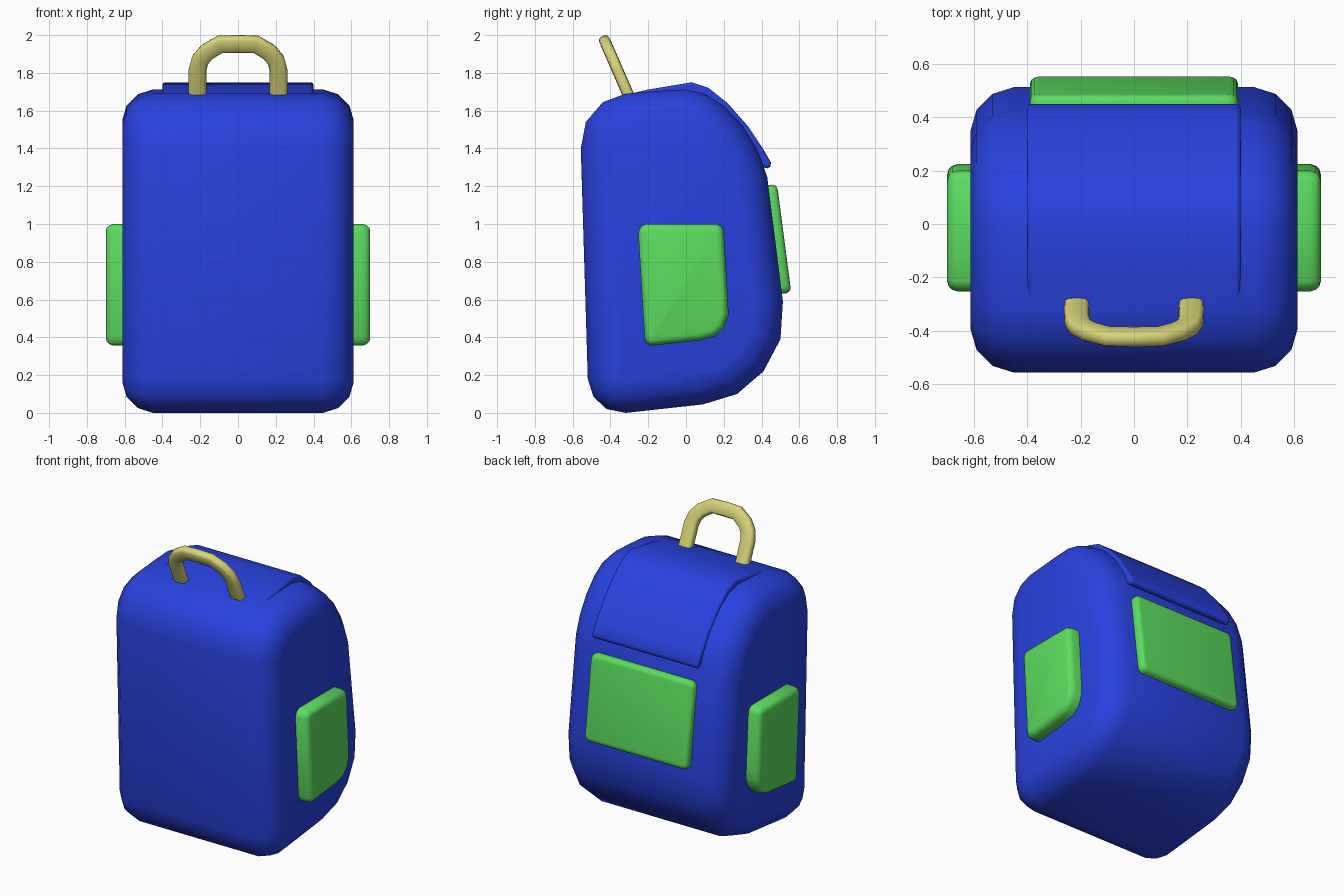
import bpy, bmesh, math
from mathutils import Vector

if "Cube" in bpy.data.objects:
    bpy.data.objects.remove(bpy.data.objects["Cube"])


def material(name, rgb):
    m = bpy.data.materials.new(name)
    m.diffuse_color = (*rgb, 1)
    m.use_nodes = True
    m.node_tree.nodes["Principled BSDF"].inputs["Base Color"].default_value = m.diffuse_color
    return m


BLUE = material("blue", (0.022, 0.055, 0.75))
GREEN = material("green", (0.105, 0.72, 0.112))
STRAW = material("straw", (0.70, 0.66, 0.19))


def inset(pts, d):
    """Offset a closed counter-clockwise outline inwards by d."""
    out = []
    for i, p in enumerate(pts):
        a = (Vector(p) - Vector(pts[i - 1])).normalized()
        b = (Vector(pts[(i + 1) % len(pts)]) - Vector(p)).normalized()
        n1, n2 = Vector((-a.y, a.x)), Vector((-b.y, b.x))
        out.append(Vector(p) + (n1 + n2) * d / (1 + n1.dot(n2)))
    return out


def skin(name, rings, mat, angle=50):
    """Bridge equal rings of points, cap both ends."""
    bm = bmesh.new()
    loops = [[bm.verts.new(p) for p in r] for r in rings]
    n = len(loops[0])
    for r, s in zip(loops, loops[1:]):
        for i in range(n):
            j = (i + 1) % n
            bm.faces.new((r[i], r[j], s[j], s[i]))
    bm.faces.new(loops[0])
    bm.faces.new(loops[-1])
    bmesh.ops.recalc_face_normals(bm, faces=bm.faces)
    me = bpy.data.meshes.new(name)
    bm.to_mesh(me)
    bm.free()
    me.materials.append(mat)
    ob = bpy.data.objects.new(name, me)
    bpy.context.collection.objects.link(ob)
    bpy.ops.object.select_all(action='DESELECT')
    ob.select_set(True)
    bpy.context.view_layer.objects.active = ob
    bpy.ops.object.shade_smooth_by_angle(angle=math.radians(angle))
    return ob


def side_rings(profile, layers):
    """Layers are (x, inset) pairs of a y-z profile."""
    return [[(x, p[0], p[1]) for p in inset(profile, d)] for x, d in layers]


# Body: side profile with rounded left and right rims
body = [(-0.32, 0.0), (0.09, 0.045), (0.27, 0.10), (0.41, 0.22), (0.50, 0.39),
        (0.513, 0.59), (0.43, 1.25), (0.38, 1.39), (0.30, 1.52), (0.20, 1.625),
        (0.10, 1.69), (0.0, 1.712), (-0.14, 1.705), (-0.32, 1.69), (-0.44, 1.645),
        (-0.53, 1.54), (-0.557, 1.40), (-0.52, 0.18), (-0.49, 0.085), (-0.42, 0.02)]
rim = [(0.45, 0), (0.53, 0.025), (0.59, 0.085), (0.612, 0.16)]
skin("body", side_rings(body, [(-x, d) for x, d in reversed(rim)] + rim), BLUE)

# Flap over the top and upper back
flap = [(-0.30, 1.66), (0.0, 1.69), (0.10, 1.665), (0.20, 1.60), (0.29, 1.50),
        (0.37, 1.37), (0.41, 1.30), (0.43, 1.295), (0.446, 1.302), (0.45, 1.325),
        (0.41, 1.395), (0.33, 1.515), (0.22, 1.64), (0.12, 1.72), (0.03, 1.75),
        (-0.20, 1.712), (-0.31, 1.686)]
ob = skin("flap", side_rings(flap, [(-0.40, 0), (0.40, 0)]), BLUE, 60)
bev = ob.modifiers.new("soft edge", 'BEVEL')
bev.width, bev.segments = 0.024, 2
bev.limit_method, bev.angle_limit = 'ANGLE', math.radians(65)

# Side pockets
pocket = [(-0.19, 0.357), (-0.14, 0.36), (0.08, 0.385), (0.15, 0.405), (0.20, 0.45),
          (0.225, 0.52), (0.222, 0.60), (0.20, 0.96), (0.19, 0.985), (0.165, 1.0),
          (-0.215, 1.0), (-0.24, 0.985), (-0.253, 0.955), (-0.22, 0.40), (-0.21, 0.37)]
for name, s in (("left_pocket", -1), ("right_pocket", 1)):
    layers = [(0.59, 0), (0.66, 0), (0.682, 0.007), (0.695, 0.02), (0.70, 0.038)]
    skin(name, side_rings(pocket, [(s * x, d) for x, d in layers]), GREEN)

# Back pocket: rounded rectangle leaning with the body
outline = []
for cx, cz, a0 in ((1, 1, 0), (-1, 1, 90), (-1, -1, 180), (1, -1, 270)):
    for k in range(4):
        a = math.radians(a0 + 30 * k)
        outline.append((cx * 0.35 + 0.04 * math.cos(a), cz * 0.25 + 0.04 * math.sin(a)))
up = Vector((0, -0.13, 0.9915))
out = Vector((0, 0.9915, 0.13))
mid = Vector((0, 0.472, 0.918))
skin("back_pocket", [[mid + Vector((p.x, 0, 0)) + up * p.y + out * t for p in inset(outline, d)]
                     for t, d in ((-0.01, 0), (0.022, 0), (0.037, 0.006),
                                  (0.045, 0.018), (0.048, 0.032))], GREEN)

# Carry handle: flattened tube along a leaning arch
half = [(0.215, -0.02), (0.214, 0.14), (0.20, 0.195), (0.165, 0.24), (0.095, 0.285)]
path = [Vector(p) for p in half + [(0, 0.287)] + [(-x, s) for x, s in reversed(half)]]
lean = Vector((0, -0.40, 0.9165))
thick = Vector((0, 0.9165, 0.40))
base = Vector((0, -0.308, 1.69))
rings = []
for i, p in enumerate(path):
    t = (path[min(i + 1, len(path) - 1)] - path[max(i - 1, 0)]).normalized()
    side = Vector((t.y, 0, 0)) - lean * t.x
    c = base + Vector((p.x, 0, 0)) + lean * p.y
    ring = []
    for k in range(12):
        a = 2 * math.pi * k / 12
        u, v = math.cos(a), math.sin(a)
        ring.append(c + side * math.copysign(abs(u) ** 0.6, u) * 0.047
                    + thick * math.copysign(abs(v) ** 0.6, v) * 0.030)
    rings.append(ring)
skin("carry_handle", rings, STRAW)
